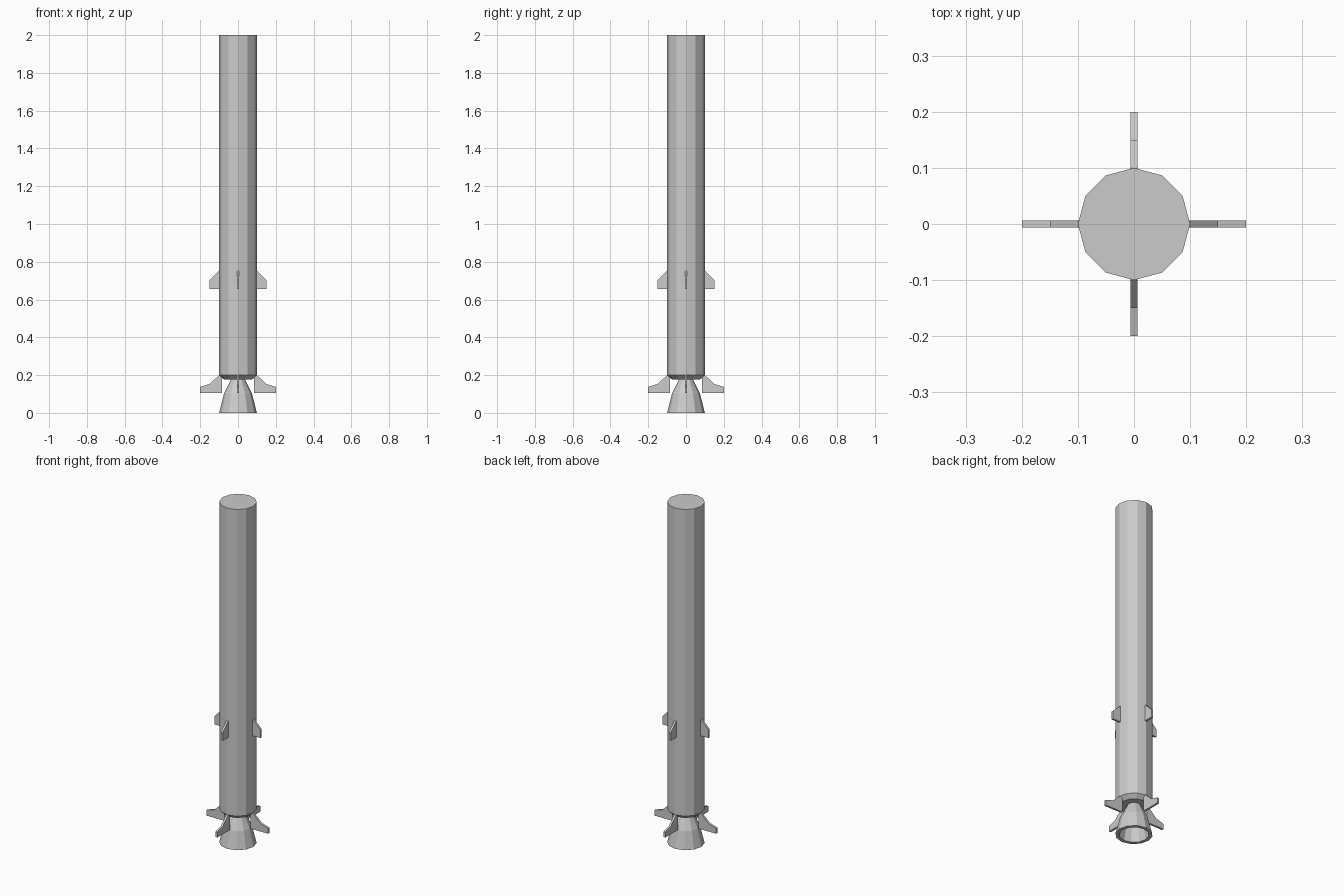
import bpy, bmesh, math

if "Cube" in bpy.data.objects:
    bpy.data.objects.remove(bpy.data.objects["Cube"])

SIDES = 12


def finish(name, bm):
    bmesh.ops.recalc_face_normals(bm, faces=bm.faces)
    mesh = bpy.data.meshes.new(name)
    bm.to_mesh(mesh)
    bm.free()
    obj = bpy.data.objects.new(name, mesh)
    bpy.context.collection.objects.link(obj)
    return obj


def lathe(name, profile):
    """Flat-sided revolve of (radius, z) points, capped at both ends."""
    bm = bmesh.new()
    rings = []
    for r, z in profile:
        angles = [2 * math.pi * i / SIDES for i in range(SIDES)]
        rings.append([bm.verts.new((r * math.cos(a), r * math.sin(a), z)) for a in angles])
    for lower, upper in zip(rings, rings[1:]):
        for i in range(SIDES):
            j = (i + 1) % SIDES
            bm.faces.new((lower[i], lower[j], upper[j], upper[i]))
    bm.faces.new(rings[0])
    bm.faces.new(rings[-1])
    return finish(name, bm)


def fins(name, outline, thickness=0.012):
    """Four plates cut from an (r, z) outline, one per side."""
    for k in range(4):
        bm = bmesh.new()
        face = bm.faces.new([bm.verts.new((r, -thickness / 2, z)) for r, z in outline])
        out = bmesh.ops.extrude_face_region(bm, geom=[face])
        moved = [v for v in out["geom"] if isinstance(v, bmesh.types.BMVert)]
        bmesh.ops.translate(bm, verts=moved, vec=(0, thickness, 0))
        obj = finish(f"{name}_{k + 1}", bm)
        obj.rotation_euler.z = k * math.pi / 2


# Long body with a chamfered lower rim
lathe("body_tube", [(0.075, 0.178), (0.1, 0.2), (0.1, 2.0)])

# Hollow engine bell: outer wall up, then inner wall from the rim
lathe("engine_nozzle", [(0.035, 0.18), (0.075, 0.1), (0.1, 0.0),
                        (0.08, 0.0), (0.062, 0.1), (0.028, 0.165)])

# Tail fins with swept, bent leading edge
fins("tail_fin", [(0.085, 0.106), (0.2, 0.106), (0.2, 0.138),
                  (0.15, 0.153), (0.1, 0.2), (0.085, 0.187)])

# Small mid-body fins
fins("mid_fin", [(0.095, 0.655), (0.15, 0.655), (0.15, 0.703), (0.1, 0.752), (0.095, 0.752)])
